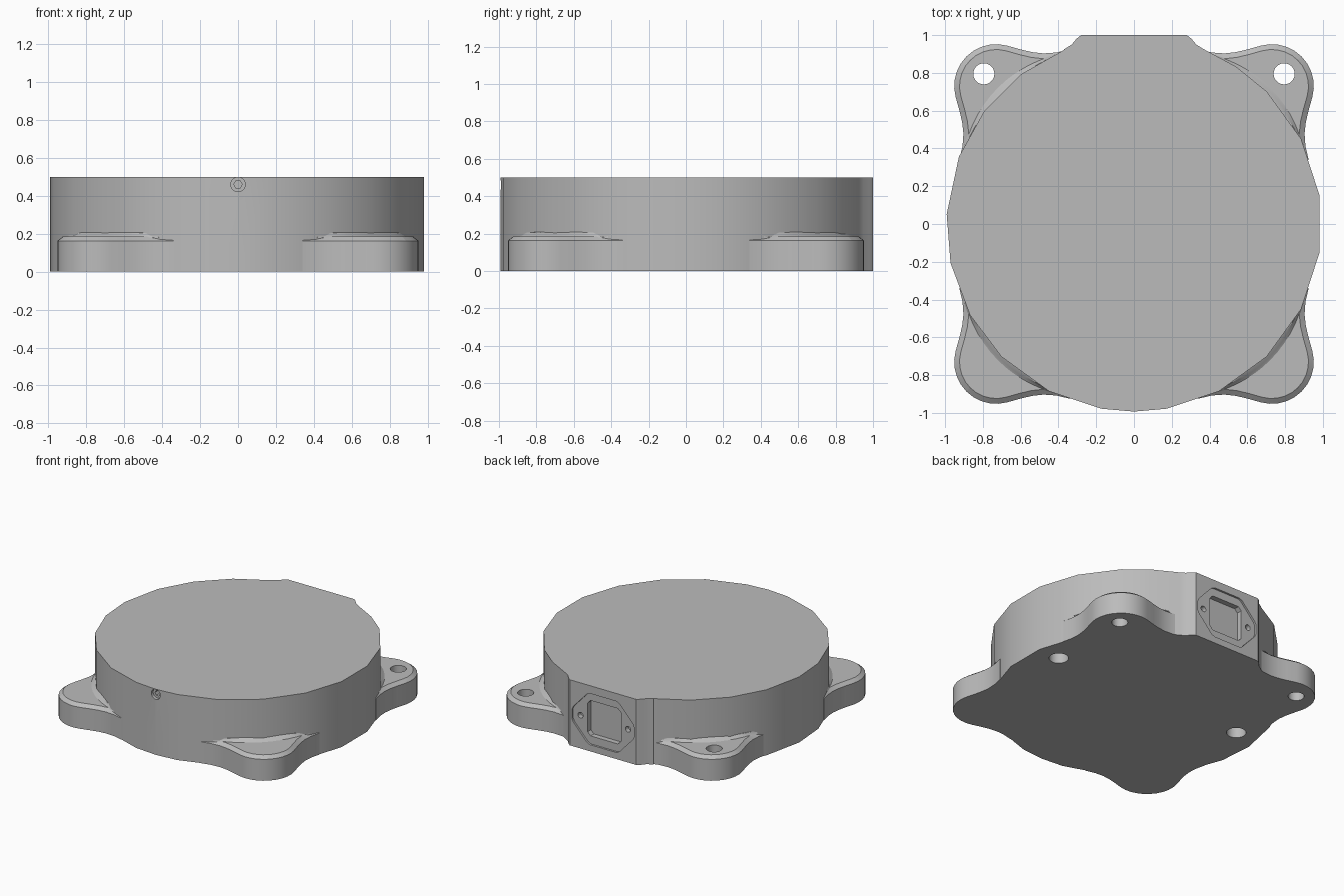
import bpy, bmesh
from math import cos, sin, radians, pi
from mathutils import Matrix, Vector

cube = bpy.data.objects.get("Cube")
if cube:
    bpy.data.objects.remove(cube)

grey = bpy.data.materials.new("cast_grey")
grey.use_nodes = True
colour = (0.5, 0.5, 0.5, 1)
grey.diffuse_color = colour
grey.node_tree.nodes["Principled BSDF"].inputs["Base Color"].default_value = colour


def add_object(name, bm):
    bmesh.ops.recalc_face_normals(bm, faces=bm.faces)
    mesh = bpy.data.meshes.new(name)
    bm.to_mesh(mesh)
    bm.free()
    mesh.materials.append(grey)
    obj = bpy.data.objects.new(name, mesh)
    bpy.context.collection.objects.link(obj)
    return obj


def prism(name, outline, matrix, depth, chamfer=None):
    """Extrude a flat outline along the local z axis, with an optional top chamfer."""
    bm = bmesh.new()
    face = bm.faces.new([bm.verts.new((x, y, 0)) for x, y in outline])
    face.normal_update()
    if face.normal.z < 0:
        face.normal_flip()
    made = bmesh.ops.extrude_face_region(bm, geom=[face], use_keep_orig=True)["geom"]
    verts = [g for g in made if isinstance(g, bmesh.types.BMVert)]
    top = [g for g in made if isinstance(g, bmesh.types.BMFace)][0]
    bmesh.ops.translate(bm, verts=verts, vec=(0, 0, depth))
    bmesh.ops.recalc_face_normals(bm, faces=bm.faces)
    if chamfer:
        width, rise = chamfer
        bmesh.ops.inset_region(bm, faces=[top], thickness=width, use_even_offset=True)
        bmesh.ops.translate(bm, verts=top.verts, vec=(0, 0, rise))
    bm.transform(matrix)
    return add_object(name, bm)


def circle(radius, sides):
    return [(radius * cos(2 * pi * i / sides), radius * sin(2 * pi * i / sides))
            for i in range(sides)]


def cut(target, outline, matrix, depth):
    cutter = prism("cutter", outline, matrix, depth)
    cutter.hide_render = True
    mod = target.modifiers.new("cut", 'BOOLEAN')
    mod.operation = 'DIFFERENCE'
    mod.solver = 'EXACT'
    mod.object = cutter
    bpy.context.view_layer.objects.active = target
    bpy.ops.object.modifier_apply(modifier=mod.name)
    bpy.data.objects.remove(cutter)


def smooth(obj):
    bpy.ops.object.select_all(action='DESELECT')
    obj.select_set(True)
    bpy.context.view_layer.objects.active = obj
    bpy.ops.object.shade_smooth_by_angle(angle=radians(30))


def at(x, y, z):
    return Matrix.Translation((x, y, z))


# Round housing with a flat connector boss at the back
HEIGHT = 0.5
angles = [112, 127, 143, 159, 177, 192, 209, 225, 243, 260, 270, 280,
          297, 315, 333, 351, 369, 387, 405, 417]
boss = [(0.37, 0.925), (0.33, 0.95), (0.305, 0.98), (0.28, 1.0)]
outline = [(0.993 * cos(radians(a)), 0.993 * sin(radians(a))) for a in angles]
outline += boss + [(-x, y) for x, y in reversed(boss)]
housing = prism("housing", outline, Matrix(), HEIGHT)

# Blind holes in the underside
for side in (-1, 1):
    cut(housing, circle(0.068, 24), at(side * 0.8, 0.145, -0.02), 0.2)

# Power inlet recess: hexagonal plate, socket and two screw holes
back = at(0, 1.0, 0.245) @ Matrix.Rotation(radians(90), 4, 'X')


def symmetric(points):
    """Complete a quarter outline, listed from the right tip to the top."""
    right = [(x, -y) for x, y in reversed(points)] + points
    return right + [(-x, y) for x, y in reversed(right)]


plate = symmetric([(0.262, 0.035), (0.25, 0.06), (0.135, 0.185), (0.11, 0.195)])
socket = symmetric([(0.14, 0.11), (0.115, 0.135)])
cut(housing, plate, back @ at(0, 0, -0.05), 0.065)
cut(housing, socket, back @ at(0, 0, -0.05), 0.105)
for side in (-1, 1):
    cut(housing, circle(0.022, 16), back @ at(side * 0.2, 0, -0.05), 0.1)

# Small counterbored port on the front wall
front = at(0, -0.993, 0.46) @ Matrix.Rotation(radians(-90), 4, 'X')
cut(housing, circle(0.038, 20), front @ at(0, 0, -0.05), 0.075)
cut(housing, circle(0.022, 6), front @ at(0, 0, -0.05), 0.13)
smooth(housing)

# Four mounting ears with chamfered rims, bolt holes and a fillet to the wall
flank = [(0.80, 0.30), (0.925, 0.34), (0.908, 0.41), (0.903, 0.48),
         (0.91, 0.54), (0.924, 0.60)]
tip = [(0.73 + 0.222 * cos(radians(a)), 0.73 + 0.222 * sin(radians(a)))
       for a in range(-15, 46, 12)]
half = flank + tip
ear_outline = half + [(y, x) for x, y in reversed(half)]

for y_name, sy in (("front", -1), ("back", 1)):
    for x_name, sx in (("left", 1), ("right", -1)):
        place = Matrix.Diagonal((sx, sy, 1, 1))
        ear = prism(f"{y_name}_{x_name}_ear", ear_outline, place, 0.163, (0.028, 0.022))
        cut(ear, circle(0.056, 24), place @ at(0.795, 0.795, -0.1), 0.5)
        smooth(ear)

        # Fillet strip, widest at the middle of the ear
        bm = bmesh.new()
        rows = []
        for i in range(13):
            t = i / 12
            a = radians(25 + 40 * t)
            w = sin(pi * t)
            profile = [(0.96, 0.17), (0.99 + 0.04 * w, 0.18), (0.985 + 0.02 * w, 0.192),
                       (0.983 + 0.008 * w, 0.205), (0.96, 0.215)]
            rows.append([bm.verts.new((r * cos(a), r * sin(a), z)) for r, z in profile])
        for near, far in zip(rows, rows[1:]):
            for j in range(len(near)):
                k = (j + 1) % len(near)
                bm.faces.new((near[j], near[k], far[k], far[j]))
        bm.faces.new(rows[0])
        bm.faces.new(rows[-1])
        bm.transform(place)
        smooth(add_object(f"{y_name}_{x_name}_fillet", bm))
